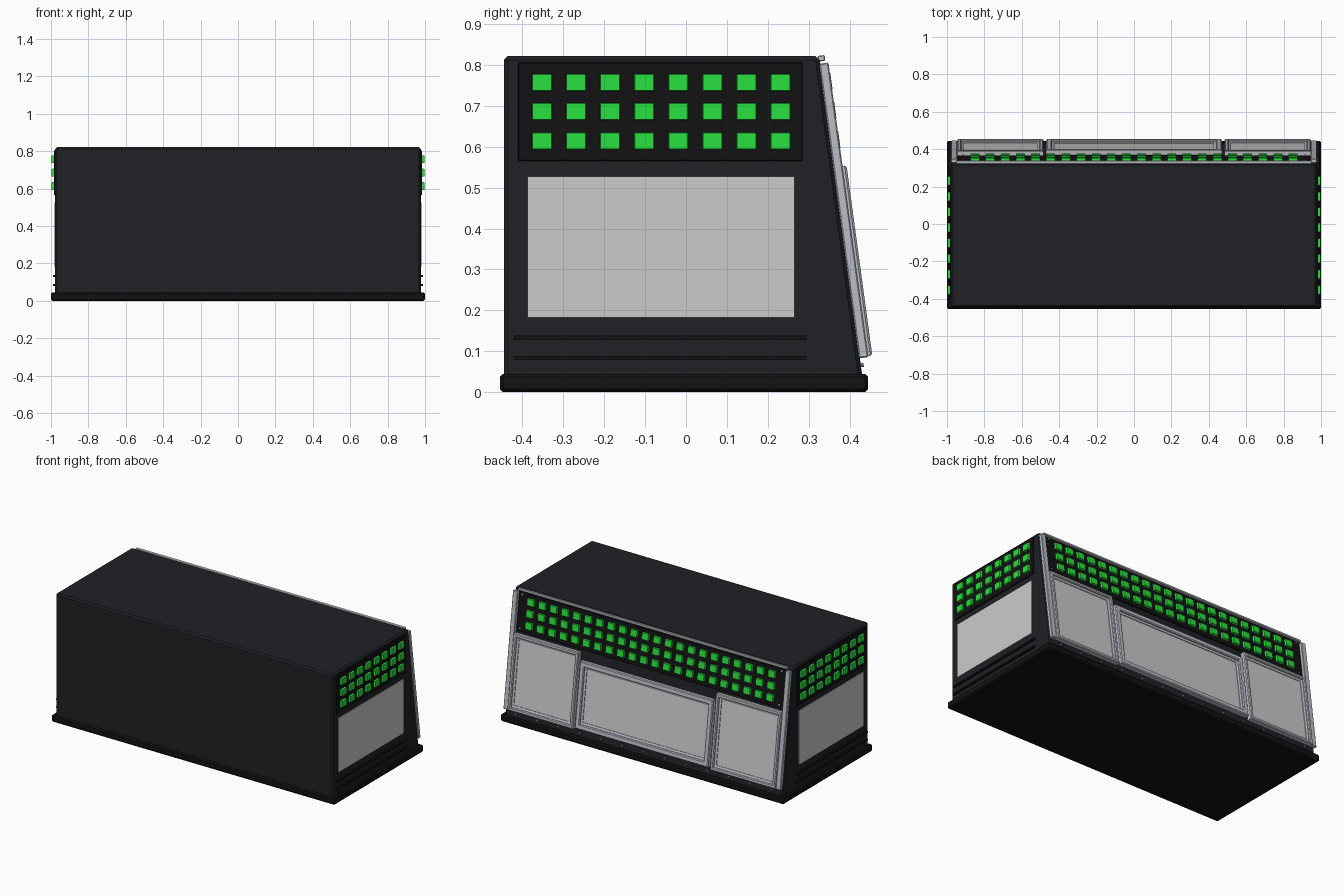
import bpy, bmesh, math
from mathutils import Matrix, Vector

if "Cube" in bpy.data.objects:
    bpy.data.objects.remove(bpy.data.objects["Cube"])


def mat(name, r, g, b):
    m = bpy.data.materials.new(name)
    m.diffuse_color = (r, g, b, 1)
    m.use_nodes = True
    m.node_tree.nodes["Principled BSDF"].inputs["Base Color"].default_value = m.diffuse_color
    return m


BODY = mat("charcoal", 0.014, 0.015, 0.018)
DARK = mat("black", 0.006, 0.006, 0.007)
GREEN = mat("green", 0.022, 0.75, 0.05)
METAL = mat("metal", 0.5, 0.51, 0.56)

# Local frame of the sloping rear face: x across, y outward, z up the slope
TILT = math.atan2(0.105, 0.775)
SLOPE = Matrix.Translation((0, 0.43, 0.045)) @ Matrix.Rotation(TILT, 4, 'X')


def up(z):
    """World height to distance along the slope."""
    return (z - 0.045) / math.cos(TILT)


def finish(name, bm, material=None, matrix=None, bevel=0):
    if matrix:
        bm.transform(matrix)
    bmesh.ops.recalc_face_normals(bm, faces=bm.faces[:])
    me = bpy.data.meshes.new(name)
    bm.to_mesh(me)
    bm.free()
    ob = bpy.data.objects.new(name, me)
    bpy.context.collection.objects.link(ob)
    if material:
        me.materials.append(material)
    if bevel:
        mod = ob.modifiers.new("chamfer", 'BEVEL')
        mod.width, mod.segments = bevel, 1
    return ob


def add_box(bm, x, y, z):
    size = (x[1] - x[0], y[1] - y[0], z[1] - z[0])
    mid = ((x[0] + x[1]) / 2, (y[0] + y[1]) / 2, (z[0] + z[1]) / 2)
    m = Matrix.Translation(mid) @ Matrix.Diagonal((*size, 1))
    return bmesh.ops.create_cube(bm, size=1, matrix=m)["verts"]


def box(name, x, y, z, material=None, matrix=None, bevel=0):
    bm = bmesh.new()
    add_box(bm, x, y, z)
    return finish(name, bm, material, matrix, bevel)


def buttons(name, columns, rows, w, h, n0, n1, matrix):
    """Grid of slightly tapered buttons, facing local +y."""
    bm = bmesh.new()
    for cx in columns:
        for cz in rows:
            for v in add_box(bm, (cx - w / 2, cx + w / 2), (n0, n1), (cz - h / 2, cz + h / 2)):
                if v.co.y > (n0 + n1) / 2:
                    v.co.x = cx + (v.co.x - cx) * 0.92
                    v.co.z = cz + (v.co.z - cz) * 0.92
    finish(name, bm, GREEN, matrix)


def picture_frame(name, x, z, profile, matrix):
    """Mitred frame: profile is (inset, height) going from outside to inside."""
    bm = bmesh.new()
    rings = []
    for d, n in profile:
        corners = [(x[0] + d, z[0] + d), (x[1] - d, z[0] + d), (x[1] - d, z[1] - d), (x[0] + d, z[1] - d)]
        rings.append([bm.verts.new((a, n, b)) for a, b in corners])
    for i, r in enumerate(rings):
        s = rings[(i + 1) % len(rings)]
        for j in range(4):
            k = (j + 1) % 4
            bm.faces.new((r[j], r[k], s[k], s[j]))
    finish(name, bm, METAL, matrix)


# Plinth
box("base", (-1, 1), (-0.455, 0.445), (0, 0.045), DARK, bevel=0.008)

# Main body, side profile extruded across x
bm = bmesh.new()
profile = [(-0.445, 0.03), (0.432, 0.03), (0.325, 0.822), (-0.445, 0.822)]
face = bm.faces.new([bm.verts.new((-0.978, y, z)) for y, z in profile])
ext = bmesh.ops.extrude_face_region(bm, geom=[face])["geom"]
bmesh.ops.translate(bm, vec=(1.956, 0, 0), verts=[g for g in ext if isinstance(g, bmesh.types.BMVert)])
finish("body", bm, BODY, bevel=0.01)

ROWS = (0.614, 0.686, 0.757)

# Both ends: button panel, buttons, screen and trim ribs
for s, side in ((1, "right"), (-1, "left")):
    def X(a, b):
        return tuple(sorted((s * a, s * b)))
    box(side + "_button_panel", X(0.97, 0.985), (-0.41, 0.285), (0.565, 0.805), DARK, bevel=0.002)
    turn = Matrix.Rotation(-s * math.pi / 2, 4, 'Z')
    buttons(side + "_buttons", [s * -(-0.352 + 0.0833 * i) for i in range(8)],
            ROWS, 0.05, 0.043, 0.98, 0.998, turn)
    box(side + "_screen", X(0.97, 0.982), (-0.387, 0.265), (0.183, 0.527))
    for i, z in enumerate((0.084, 0.133)):
        box(f"{side}_rib_{i}", X(0.97, 0.99), (-0.42, 0.295), (z - 0.005, z + 0.005), DARK)

# Rear button panel on the slope
box("rear_button_panel", (-0.94, 0.94), (-0.01, 0.008), (up(0.565), up(0.80)), DARK, SLOPE, 0.002)
buttons("rear_buttons", [-0.8505 + 0.081 * i for i in range(22)],
        [up(z) for z in ROWS], 0.05, 0.044, 0.005, 0.022, SLOPE)

# Rear screens and their frames
for name, x0, x1, z0, z1, w in (("left", -0.945, -0.485, 0.085, 0.55, 0.022),
                                ("centre", -0.47, 0.47, 0.095, 0.503, 0.032),
                                ("right", 0.485, 0.945, 0.085, 0.55, 0.022)):
    z = (up(z0), up(z1))
    section = [(0, -0.005), (0, 0.026), (0.005, 0.031), (w - 0.005, 0.031),
               (w, 0.026), (w, 0.020), (w + 0.012, 0.016), (w + 0.012, -0.005)]
    picture_frame(f"rear_{name}_frame", (x0, x1), z, section, SLOPE)
    box(f"rear_{name}_screen", (x0 + w, x1 - w), (-0.005, 0.012), (z[0] + w, z[1] - w), None, SLOPE)

# Corner strips and top rail
for s, side in ((1, "right"), (-1, "left")):
    box(side + "_corner_strip", tuple(sorted((s * 0.945, s * 0.978))), (-0.002, 0.021),
        (up(0.083), up(0.803)), METAL, SLOPE, 0.003)
box("top_rail", (-0.95, 0.95), (-0.004, 0.014), (up(0.808), up(0.822)), METAL, SLOPE, 0.002)

# Screws along the lower edge and at the corners of the button panel
bm = bmesh.new()
spots = [(-0.9 + 0.15 * i, 0.066, 0.003) for i in range(13)]
spots += [(x, z, 0.01) for x in (-0.915, 0.915) for z in (0.585, 0.79)]
for x, z, n in spots:
    m = Matrix.Translation((x, n, up(z))) @ Matrix.Rotation(math.pi / 2, 4, 'X')
    bmesh.ops.create_cone(bm, cap_ends=True, segments=10, radius1=0.005, radius2=0.005, depth=0.008, matrix=m)
finish("screws", bm, METAL, SLOPE)
